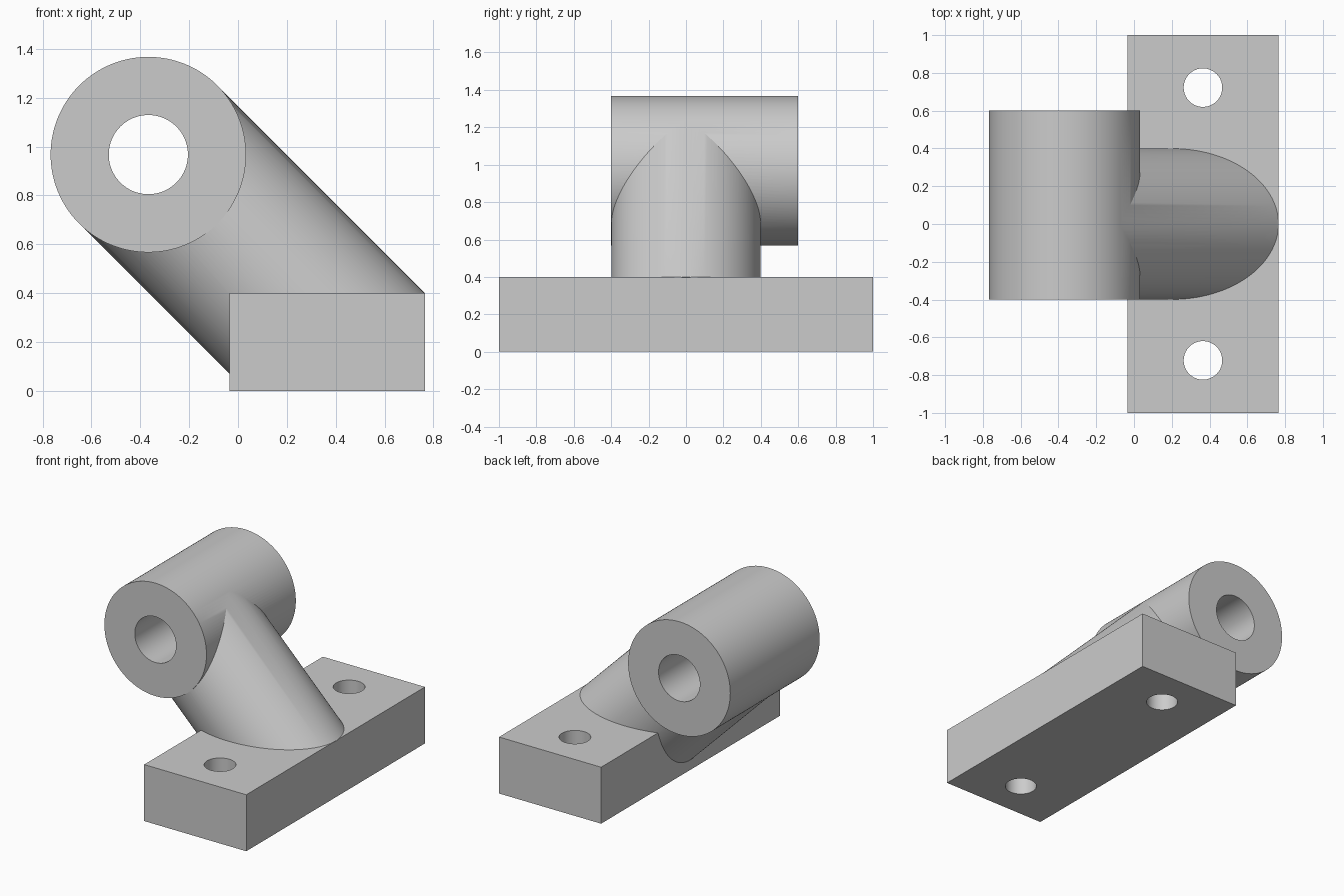
import bpy
import math
from mathutils import Vector

cube = bpy.data.objects.get("Cube")
if cube:
    bpy.data.objects.remove(cube, do_unlink=True)

# Main dimensions
BASE_X, BASE_H = 0.365, 0.4
TUBE_X, TUBE_Z = -0.367, 0.967
RADIUS, BORE, BOLT = 0.4, 0.162, 0.102

grey = bpy.data.materials.new("plain_grey")
grey.use_nodes = True
colour = (0.6, 0.6, 0.6, 1)
grey.diffuse_color = colour
grey.node_tree.nodes["Principled BSDF"].inputs["Base Color"].default_value = colour


def cylinder(name, start, end, radius, sides=128):
    """Cylinder running between two points."""
    a, b = Vector(start), Vector(end)
    bpy.ops.mesh.primitive_cylinder_add(vertices=sides, radius=radius,
                                        depth=(b - a).length, location=(a + b) / 2)
    ob = bpy.context.object
    ob.rotation_euler = (b - a).to_track_quat('Z', 'Y').to_euler()
    ob.name = name
    ob.data.materials.append(grey)
    return ob


def box(name, centre, size):
    bpy.ops.mesh.primitive_cube_add(size=1, location=centre)
    ob = bpy.context.object
    ob.scale = size
    ob.name = name
    ob.data.materials.append(grey)
    return ob


def combine(target, tool, operation):
    """Apply a boolean and remove the tool."""
    mod = target.modifiers.new(operation.title(), 'BOOLEAN')
    mod.operation, mod.solver, mod.object = operation, 'EXACT', tool
    bpy.context.view_layer.objects.active = target
    bpy.ops.object.modifier_apply(modifier=mod.name)
    bpy.data.objects.remove(tool, do_unlink=True)


# Mounting base
bracket = box("bracket_body", (BASE_X, 0, BASE_H / 2), (0.8, 2, BASE_H))

# Slanted strut, trimmed so its foot stays within the base
strut = cylinder("strut", (TUBE_X, 0, TUBE_Z), (TUBE_X + 1.4, 0, TUBE_Z - 1.4), RADIUS - 0.0006)
trim = box("strut_trim", (0, 0, 0), (4, 2, 2))
slope = math.atan2(0.34, 0.765)
trim.rotation_euler.y = -slope
trim.location = Vector((0.765, 0, 0.398)) + Vector((math.sin(slope), 0, -math.cos(slope)))
combine(strut, trim, 'DIFFERENCE')
combine(bracket, strut, 'UNION')

# Cross tube and its bore
tube = cylinder("cross_tube", (TUBE_X, -0.4, TUBE_Z), (TUBE_X, 0.6, TUBE_Z), RADIUS)
combine(bracket, tube, 'UNION')
bore = cylinder("bore", (TUBE_X, -0.8, TUBE_Z), (TUBE_X, 1, TUBE_Z), BORE, 96)
combine(bracket, bore, 'DIFFERENCE')

# Bolt holes
for y in (-0.722, 0.722):
    hole = cylinder("bolt_hole", (BASE_X, y, -0.2), (BASE_X, y, 0.6), BOLT, 64)
    combine(bracket, hole, 'DIFFERENCE')

# Smooth curved walls with crisp edges
bpy.ops.object.select_all(action='DESELECT')
bracket.select_set(True)
bpy.context.view_layer.objects.active = bracket
bpy.ops.object.transform_apply(location=True, rotation=True, scale=True)
bpy.ops.object.shade_smooth_by_angle(angle=math.radians(20))
